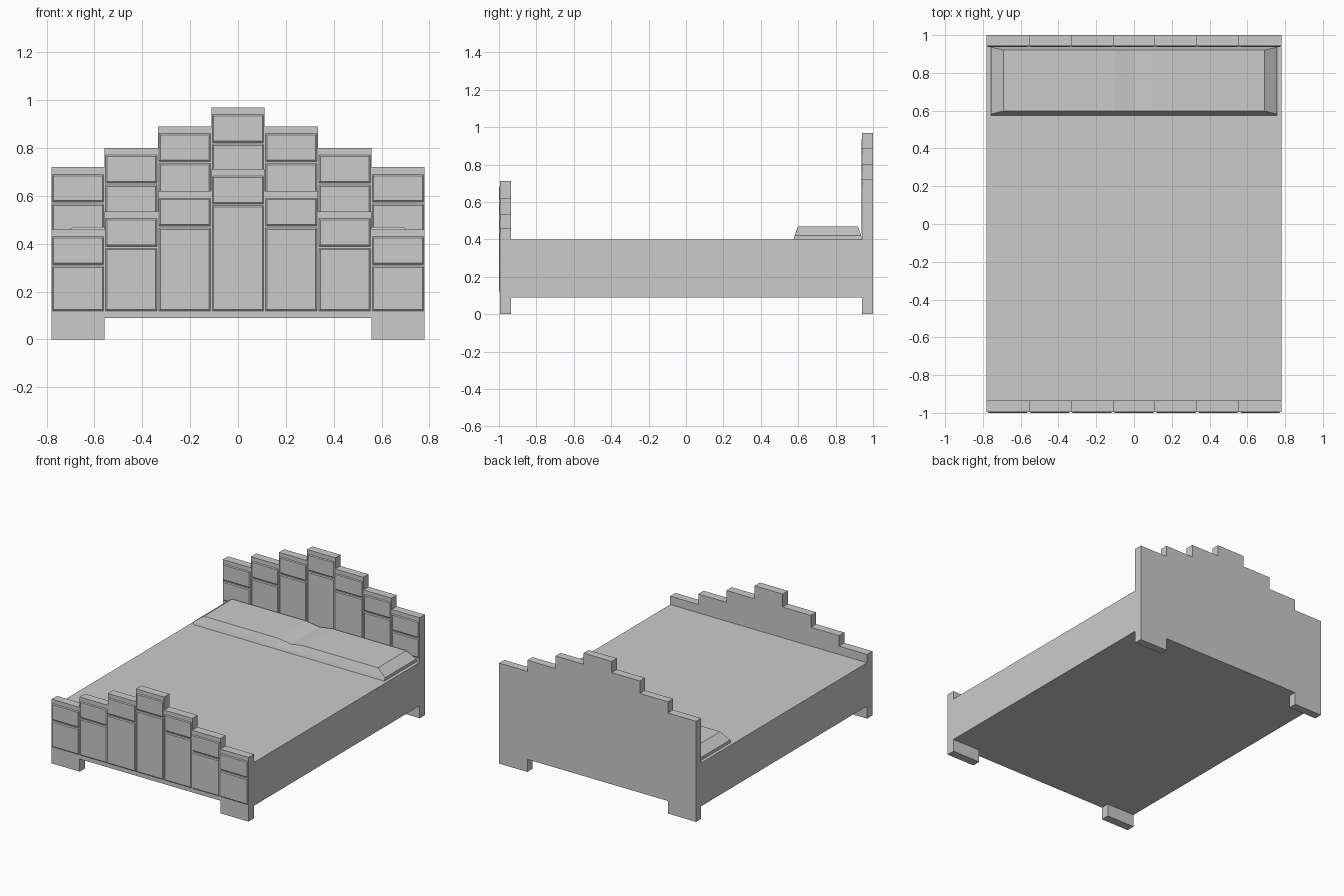
import bpy
import bmesh

cube = bpy.data.objects.get("Cube")
if cube:
    bpy.data.objects.remove(cube)

# Single plain grey
GREY = (0.6, 0.6, 0.6, 1.0)
mat = bpy.data.materials.new("plain grey")
mat.use_nodes = True
mat.diffuse_color = GREY
mat.node_tree.nodes["Principled BSDF"].inputs["Base Color"].default_value = GREY

HALF = 0.78
COL = 2 * HALF / 7      # width of one stepped column
RAIL = 0.09             # underside of the bed


def finish(name, bm):
    bmesh.ops.recalc_face_normals(bm, faces=bm.faces)
    mesh = bpy.data.meshes.new(name)
    bm.to_mesh(mesh)
    bm.free()
    mesh.materials.append(mat)
    obj = bpy.data.objects.new(name, mesh)
    bpy.context.collection.objects.link(obj)
    return obj


def loft(bm, rings):
    """Skin equal-length rings of points and cap both ends."""
    loops = [[bm.verts.new(p) for p in ring] for ring in rings]
    for a, b in zip(loops, loops[1:]):
        for i in range(len(a)):
            j = (i + 1) % len(a)
            bm.faces.new((a[i], a[j], b[j], b[i]))
    bm.faces.new(loops[0])
    bm.faces.new(loops[-1])


def rect(x0, x1, z0, z1, y):
    return [(x0, y, z0), (x1, y, z0), (x1, y, z1), (x0, y, z1)]


def stepped_board(name, y0, y1, tops):
    """Stepped outline with two feet, extruded through the board."""
    heights = tops + tops[-2::-1]
    outline = []
    for i, z in enumerate(heights):
        x = -HALF + i * COL
        outline += [(x, z), (x + COL, z)]
    inner = HALF - COL
    outline += [(HALF, 0), (inner, 0), (inner, RAIL),
                (-inner, RAIL), (-inner, 0), (-HALF, 0)]
    bm = bmesh.new()
    loft(bm, [[(x, y, z) for x, z in outline] for y in (y0, y1)])
    return finish(name, bm)


def panels(name, y, tops, low):
    """Shallow bevelled planks on the front of each column."""
    heights = tops + tops[-2::-1]
    gap, bevel, depth = 0.004, 0.006, 0.005
    bm = bmesh.new()
    for i, top in enumerate(heights):
        x0 = -HALF + i * COL + gap
        x1 = x0 + COL - 2 * gap
        split = top - 0.15
        for z0, z1 in ((low, split - gap), (split + gap, top - 0.03)):
            loft(bm, [rect(x0, x1, z0, z1, y),
                      rect(x0 + bevel, x1 - bevel, z0 + bevel, z1 - bevel,
                           y - depth)])
    return finish(name, bm)


# Headboard and footboard
head_tops = [0.72, 0.8, 0.89, 0.97]
foot_tops = [0.46, 0.535, 0.62, 0.713]
stepped_board("headboard", 0.942, 1.0, head_tops)
panels("headboard_planks", 0.942, head_tops, 0.43)
stepped_board("footboard", -0.995, -0.935, foot_tops)
panels("footboard_planks", -0.995, foot_tops, 0.12)

# Mattress and base in one block
bm = bmesh.new()
loft(bm, [rect(-HALF, HALF, RAIL, 0.4, y) for y in (-0.935, 0.942)])
finish("mattress", bm)

# Double pillow with a shallow dip in the middle and sloping ends
bm = bmesh.new()
stations = [(-0.757, 0.42, 0.0), (-0.69, 0.468, 0.016), (-0.1, 0.468, 0.016),
            (0, 0.453, 0.016), (0.1, 0.468, 0.016), (0.69, 0.468, 0.016),
            (0.757, 0.42, 0.0)]
loft(bm, [[(x, 0.575, 0.399), (x, 0.581, 0.42), (x, 0.582 + inset, z + 0.001),
           (x, 0.936 - inset, z + 0.001), (x, 0.937, 0.42), (x, 0.94, 0.399)]
          for x, z, inset in stations])
finish("pillow", bm)
